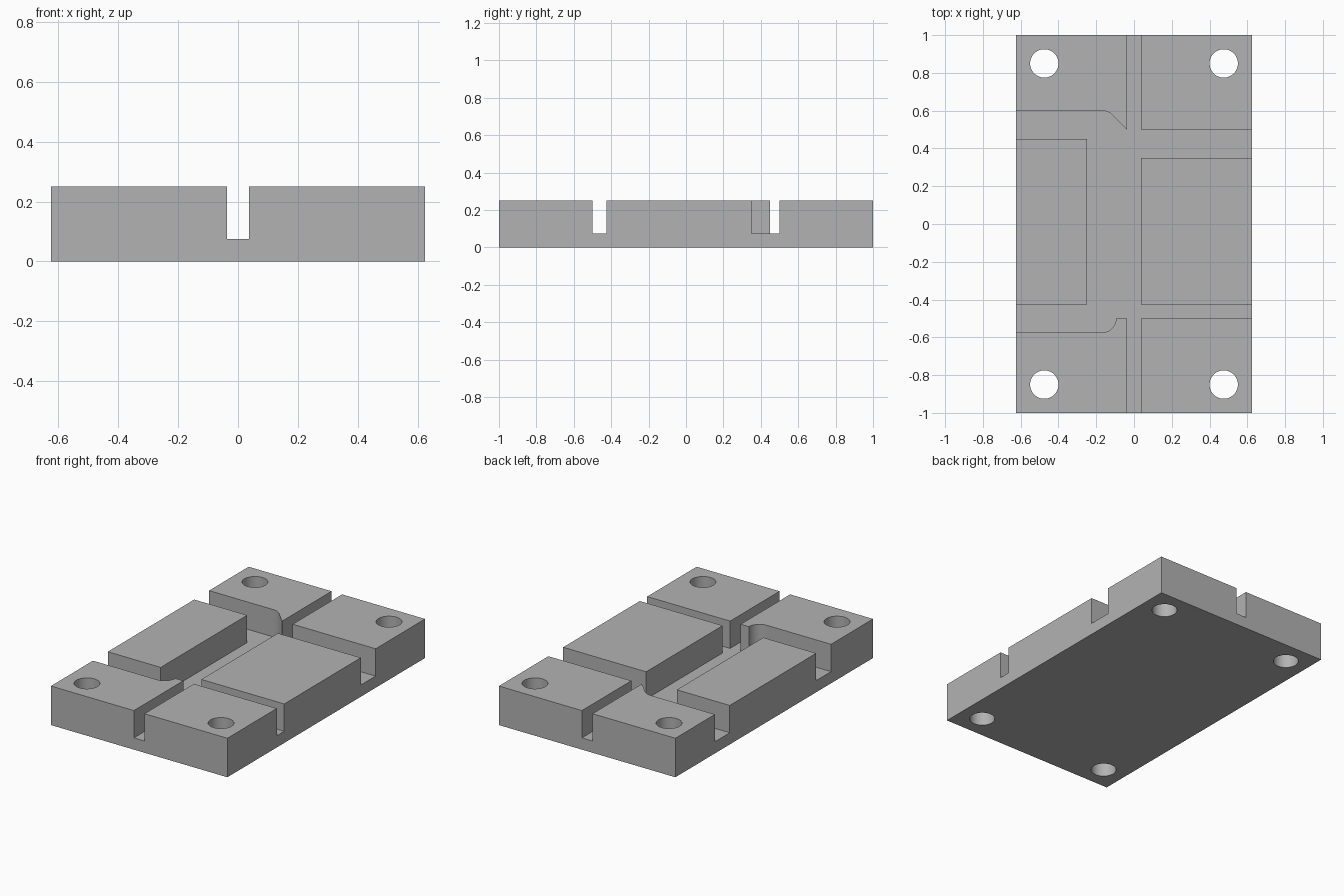
import bpy
import bmesh
from math import cos, sin, radians

HALF_X, HALF_Y, HEIGHT, FLOOR = 0.625, 1.0, 0.25, 0.075
SLOT, FILLET = 0.0375, 0.075
OUT_X, OUT_Y = 0.7, 1.1  # cutter overshoot past the block edges

cube = bpy.data.objects.get("Cube")
if cube:
    bpy.data.objects.remove(cube, do_unlink=True)


def arc(cx, cy, r, start, end, steps):
    angles = [radians(start + (end - start) * i / steps) for i in range(steps + 1)]
    return [(cx + r * cos(a), cy + r * sin(a)) for a in angles]


def prism(name, outline, z0, z1):
    """Extrude a plan outline between two heights."""
    bm = bmesh.new()
    face = bm.faces.new([bm.verts.new((x, y, z0)) for x, y in outline])
    top = bmesh.ops.extrude_face_region(bm, geom=[face])["geom"]
    verts = [v for v in top if isinstance(v, bmesh.types.BMVert)]
    bmesh.ops.translate(bm, verts=verts, vec=(0, 0, z1 - z0))
    bmesh.ops.recalc_face_normals(bm, faces=bm.faces)
    mesh = bpy.data.meshes.new(name)
    bm.to_mesh(mesh)
    bm.free()
    obj = bpy.data.objects.new(name, mesh)
    bpy.context.collection.objects.link(obj)
    return obj


def cut(target, cutter):
    mod = target.modifiers.new("cut", "BOOLEAN")
    mod.operation, mod.solver, mod.object = "DIFFERENCE", "EXACT", cutter
    bpy.context.view_layer.objects.active = target
    bpy.ops.object.modifier_apply(modifier=mod.name)
    bpy.data.objects.remove(cutter, do_unlink=True)


# Solid block
plate = prism("channel_plate", [(-HALF_X, -HALF_Y), (HALF_X, -HALF_Y),
                                (HALF_X, HALF_Y), (-HALF_X, HALF_Y)], 0, HEIGHT)
grey = bpy.data.materials.new("plain grey")
grey.use_nodes = True
grey.diffuse_color = (0.45, 0.45, 0.45, 1)
grey.node_tree.nodes["Principled BSDF"].inputs["Base Color"].default_value = grey.diffuse_color
plate.data.materials.append(grey)

# Connected channel network, walked around from the back slot
channel = [(-SLOT, OUT_Y), (-SLOT, 0.5)]
channel += arc(-0.1685, 0.525, FILLET, 45, 90, 8)
channel += [(-OUT_X, 0.6), (-OUT_X, 0.45), (-0.25, 0.45),
            (-0.25, -0.425), (-OUT_X, -0.425), (-OUT_X, -0.575)]
channel += arc(-0.17, -0.5, FILLET, 270, 360, 16)
channel += [(-SLOT, -0.5), (-SLOT, -OUT_Y), (SLOT, -OUT_Y)]
for y0, y1 in ((-0.5, -0.425), (0.35, 0.5)):
    channel += [(SLOT, y0), (OUT_X, y0), (OUT_X, y1), (SLOT, y1)]
channel += [(SLOT, OUT_Y)]
cut(plate, prism("channel_cutter", channel, FLOOR, HEIGHT + 0.1))

# Corner bolt holes
for sx in (-1, 1):
    for sy in (-1, 1):
        circle = arc(sx * 0.475, sy * 0.85, 0.075, 0, 360, 64)[:-1]
        cut(plate, prism("hole_cutter", circle, -0.1, HEIGHT + 0.1))

# Smooth curved walls, crisp corners
bpy.ops.object.select_all(action="DESELECT")
plate.select_set(True)
bpy.context.view_layer.objects.active = plate
bpy.ops.object.shade_smooth_by_angle(angle=radians(30))
